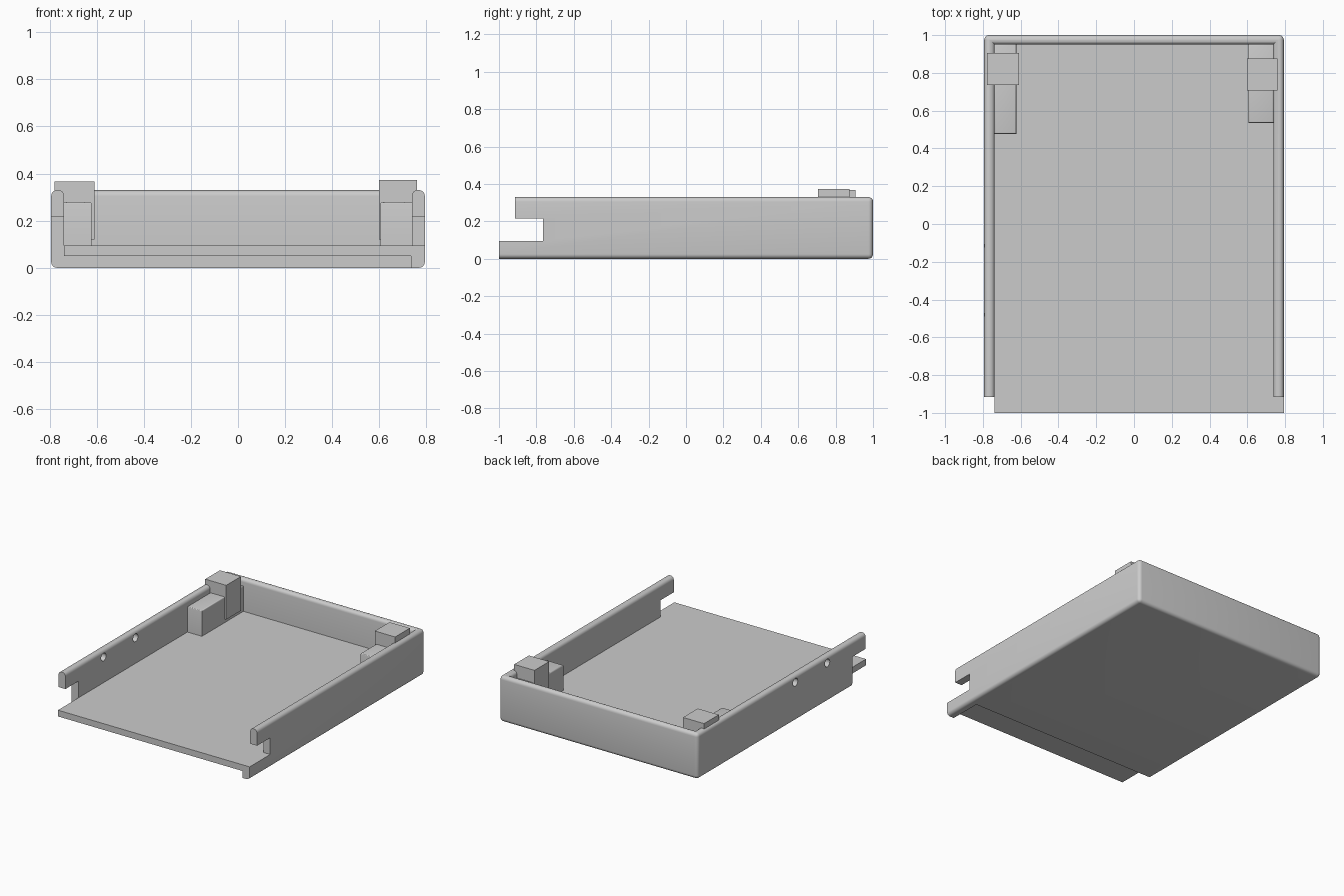
import bpy, bmesh, math
from mathutils import Matrix

if "Cube" in bpy.data.objects:
    bpy.data.objects.remove(bpy.data.objects["Cube"])

grey = bpy.data.materials.new("light grey")
grey.diffuse_color = (0.6, 0.6, 0.6, 1)
grey.use_nodes = True
grey.node_tree.nodes["Principled BSDF"].inputs["Base Color"].default_value = grey.diffuse_color


def box(name, x, y, z):
    """Axis-aligned box from (min, max) ranges."""
    bm = bmesh.new()
    bmesh.ops.create_cube(bm, size=1)
    for v in bm.verts:
        for i, (a, b) in enumerate((x, y, z)):
            v.co[i] = a if v.co[i] < 0 else b
    me = bpy.data.meshes.new(name)
    bm.to_mesh(me)
    bm.free()
    ob = bpy.data.objects.new(name, me)
    bpy.context.collection.objects.link(ob)
    me.materials.append(grey)
    return ob


def bevel(ob, rule, width, segments):
    """Round the edges whose two end points satisfy the rule."""
    bm = bmesh.new()
    bm.from_mesh(ob.data)
    bmesh.ops.dissolve_limit(bm, angle_limit=0.01, verts=bm.verts, edges=bm.edges)
    edges = [e for e in bm.edges if rule(e.verts[0].co, e.verts[1].co)]
    bmesh.ops.bevel(bm, geom=edges, offset=width, segments=segments,
                    profile=0.5, affect='EDGES', clamp_overlap=True)
    bm.to_mesh(ob.data)
    bm.free()


def cut(ob, cutter):
    """Subtract the cutter, then remove it."""
    mod = ob.modifiers.new("cut", 'BOOLEAN')
    mod.operation, mod.solver, mod.object = 'DIFFERENCE', 'EXACT', cutter
    bpy.context.view_layer.objects.active = ob
    bpy.ops.object.modifier_apply(modifier=mod.name)
    bpy.data.objects.remove(cutter)


def smooth(ob):
    bpy.ops.object.select_all(action='DESELECT')
    ob.select_set(True)
    bpy.context.view_layer.objects.active = ob
    bpy.ops.object.shade_smooth_by_angle(angle=math.radians(35))


W, H, IN, FLOOR = 0.793, 0.33, 0.738, 0.095

# Tray with an open front
tray = box("tray", (-W, W), (-1, 1), (0, H))
cut(tray, box("cavity_cutter", (-IN, IN), (-1.5, 0.95), (FLOOR, 0.6)))


def rounded(a, b):
    near = lambda p, q: abs(p - q) < 1e-4
    if near(a.y, -1) and near(b.y, -1):
        return False
    rim = near(a.z, H) and near(b.z, H)
    base = near(a.z, 0) and near(b.z, 0)
    corner = near(a.y, 1) and near(b.y, 1) and near(abs(a.x), W) and near(a.x, b.x)
    return rim or base or corner


bevel(tray, rounded, 0.025, 5)

# Front of the tray: shortened rails, side notches, thin lip, removed left corner
for x, y, z in (((-1, 1), (-1.5, -0.915), (0.2, 0.6)),
                ((-1, 1), (-1.5, -0.765), (FLOOR, 0.215)),
                ((-1, -0.738), (-1.5, -0.765), (-0.1, 0.2)),
                ((-0.9, 0.735), (-1.5, -0.765), (-0.1, 0.05))):
    cut(tray, box("front_cutter", x, y, z))

# Two round holes through the left wall
for y in (-0.48, -0.115):
    drill = box("drill", (0, 1), (0, 1), (0, 1))
    bm = bmesh.new()
    bmesh.ops.create_cone(bm, cap_ends=True, segments=24, radius1=0.028,
                          radius2=0.028, depth=0.3,
                          matrix=Matrix.Translation((-0.77, y, 0.28))
                          @ Matrix.Rotation(math.pi / 2, 4, 'Y'))
    bm.to_mesh(drill.data)
    bm.free()
    cut(tray, drill)
smooth(tray)

# Corner blocks with softened top edges
for name, x, y in (("left_block", (-0.74, -0.622), (0.477, 0.952)),
                   ("right_block", (0.605, 0.74), (0.535, 0.952))):
    block = box(name, x, y, (FLOOR - 0.005, 0.28))
    bevel(block, lambda a, b: a.z > 0.27 and b.z > 0.27, 0.008, 3)
    smooth(block)

# Square tabs rising above the rim
box("left_tab", (-0.778, -0.61), (0.737, 0.905), (0.12, 0.367))
box("right_tab", (0.598, 0.76), (0.707, 0.875), (0.12, 0.372))
